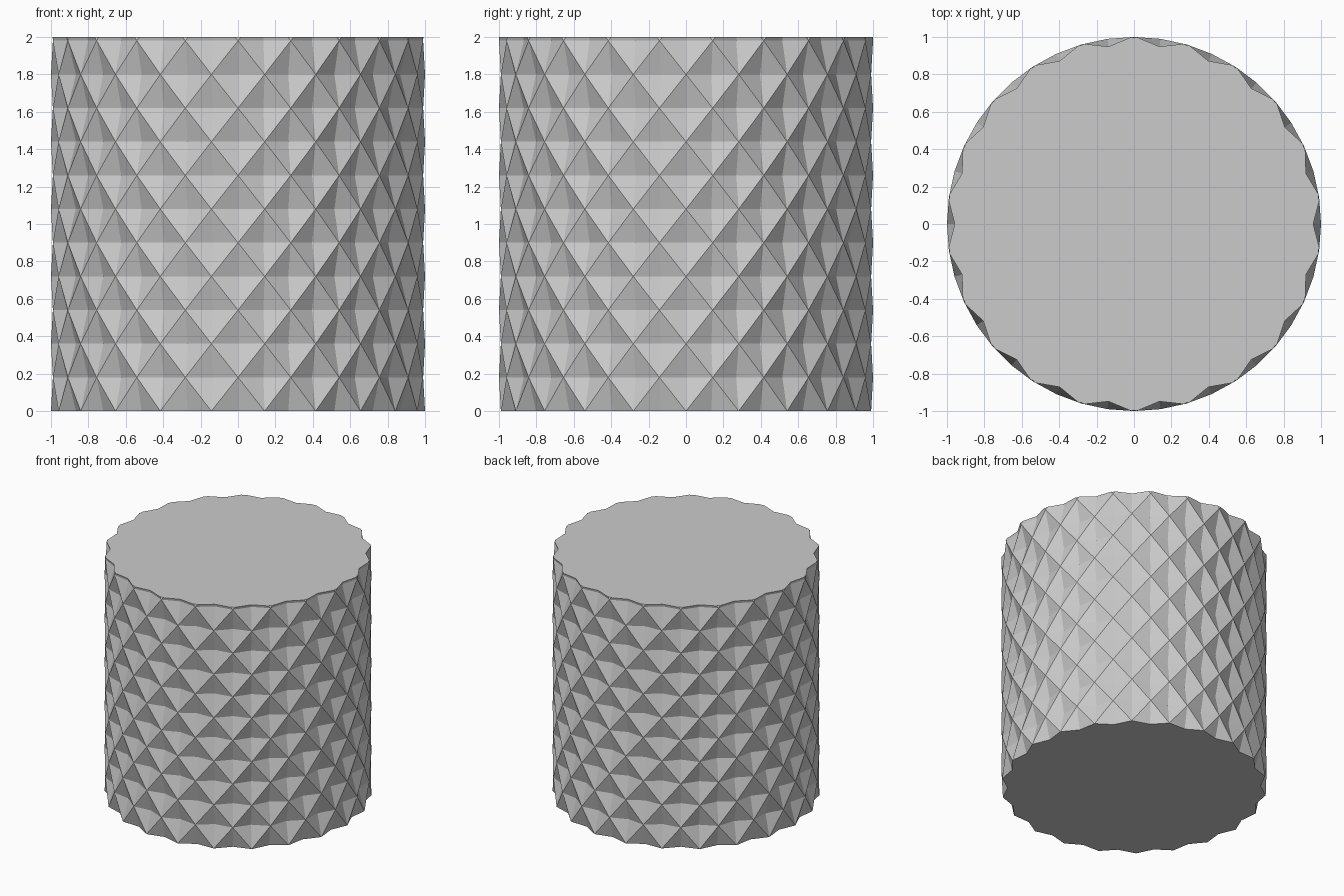
import bpy, bmesh
from math import cos, sin, tau

cube = bpy.data.objects.get("Cube")
if cube:
    bpy.data.objects.remove(cube, do_unlink=True)

SIDES = 44        # ridge points and hollows alternate around each ring
ROWS = 12         # the last row is trimmed by the flat top
ROW_HEIGHT = 0.18
HEIGHT = 2.0
R_RIDGE, R_HOLLOW = 1.0, 0.953

# Plain grey material
grey = bpy.data.materials.new("plain grey")
grey.use_nodes = True
colour = (0.6, 0.6, 0.6, 1)
grey.diffuse_color = colour
grey.node_tree.nodes["Principled BSDF"].inputs["Base Color"].default_value = colour

bm = bmesh.new()


def is_ridge(j, k):
    return (j + k) % 2 == 0


# Rings of alternating ridge points and hollows, shifted one step each row
rings = []
for k in range(ROWS + 1):
    ring = []
    for j in range(SIDES):
        r = R_RIDGE if is_ridge(j, k) else R_HOLLOW
        a = tau * j / SIDES
        ring.append(bm.verts.new((r * cos(a), r * sin(a), k * ROW_HEIGHT)))
    rings.append(ring)

# Split every cell along its ridge, making sunken diamonds
for k in range(ROWS):
    for j in range(SIDES):
        n = (j + 1) % SIDES
        a, b = rings[k][j], rings[k][n]
        d, c = rings[k + 1][j], rings[k + 1][n]
        if is_ridge(j, k):
            tris = ((a, b, c), (a, c, d))
        else:
            tris = ((a, b, d), (b, c, d))
        for t in tris:
            bm.faces.new(t)

# Flat base
bm.faces.new(list(reversed(rings[0])))

# Trim level with the top and close it
geom = bm.verts[:] + bm.edges[:] + bm.faces[:]
bmesh.ops.bisect_plane(bm, geom=geom, plane_co=(0, 0, HEIGHT),
                       plane_no=(0, 0, 1), clear_outer=True)
rim = [e for e in bm.edges if e.is_boundary]
bmesh.ops.holes_fill(bm, edges=rim, sides=0)
bmesh.ops.recalc_face_normals(bm, faces=bm.faces)

mesh = bpy.data.meshes.new("diamond_cylinder")
bm.to_mesh(mesh)
bm.free()
mesh.materials.append(grey)
body = bpy.data.objects.new("diamond_cylinder", mesh)
bpy.context.collection.objects.link(body)
